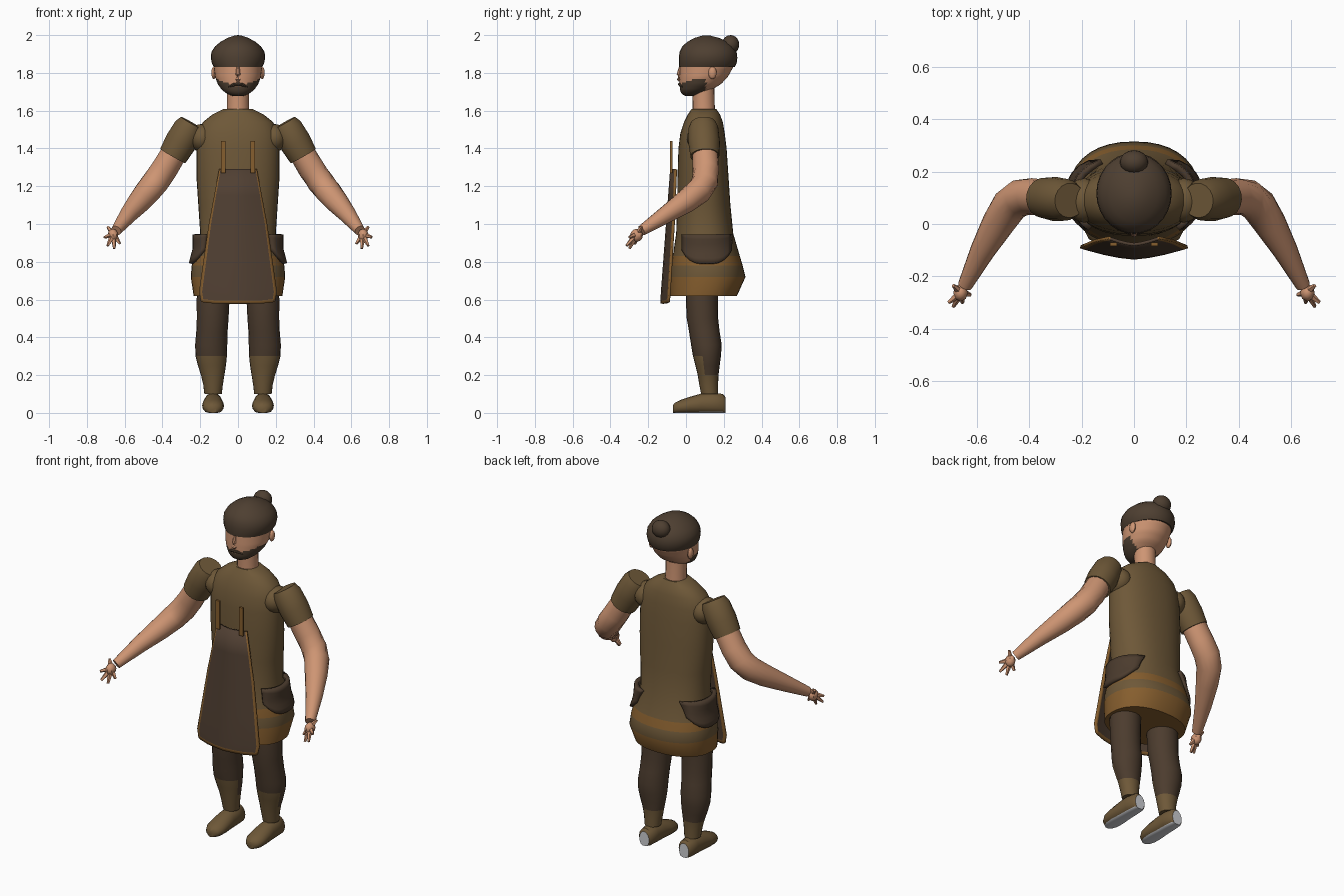
import bpy, bmesh, math
from mathutils import Vector

if "Cube" in bpy.data.objects:
    bpy.data.objects.remove(bpy.data.objects["Cube"])


def material(name, r, g, b):
    m = bpy.data.materials.new(name)
    lin = [(c / 255 / 12.92) if c < 11 else ((c / 255 + 0.055) / 1.055) ** 2.4 for c in (r, g, b)]
    m.diffuse_color = (*lin, 1)
    m.use_nodes = True
    m.node_tree.nodes["Principled BSDF"].inputs["Base Color"].default_value = m.diffuse_color
    return m


OLIVE = material("olive cloth", 110, 88, 56)
DARK = material("dark trousers", 76, 60, 46)
LEATHER = material("apron leather", 80, 63, 50)
GOLD = material("tan trim", 134, 94, 46)
SKIN = material("skin", 206, 149, 115)
HAIR = material("brown hair", 78, 63, 49)
SOLE = material("grey sole", 205, 206, 210)


def finish(name, bm, mats, rule=None, angle=40):
    """Turn a bmesh into a shaded object; rule(centre, normal) picks the slot."""
    bmesh.ops.recalc_face_normals(bm, faces=bm.faces)
    for f in bm.faces:
        f.material_index = rule(f.calc_center_median(), f.normal) if rule else 0
    me = bpy.data.meshes.new(name)
    bm.to_mesh(me)
    bm.free()
    for m in mats:
        me.materials.append(m)
    ob = bpy.data.objects.new(name, me)
    bpy.context.collection.objects.link(ob)
    bpy.ops.object.select_all(action='DESELECT')
    ob.select_set(True)
    bpy.context.view_layer.objects.active = ob
    bpy.ops.object.shade_smooth_by_angle(angle=math.radians(angle))
    return ob


def skin(name, rings, mats, rule=None, closed=True, angle=40):
    """Bridge consecutive rows of points; closed rows are capped."""
    bm = bmesh.new()
    rows = [[bm.verts.new(p) for p in r] for r in rings]
    n = len(rows[0])
    for a, b in zip(rows, rows[1:]):
        for i in range(n if closed else n - 1):
            j = (i + 1) % n
            bm.faces.new((a[i], a[j], b[j], b[i]))
    if closed:
        bm.faces.new(rows[0])
        bm.faces.new(rows[-1])
    return finish(name, bm, mats, rule, angle)


def oval(z, cx, cy, rx, ry, n=24, e=2.0):
    pts = []
    for i in range(n):
        a = 2 * math.pi * i / n
        c, s = math.cos(a), math.sin(a)
        pts.append((cx + rx * math.copysign(abs(c) ** (2 / e), c),
                    cy + ry * math.copysign(abs(s) ** (2 / e), s), z))
    return pts


def tube(name, path, mats, n=16):
    """path: (x, y, z, radius) stations."""
    ps = [Vector(p[:3]) for p in path]
    rings = []
    for i, p in enumerate(ps):
        t = ps[min(i + 1, len(ps) - 1)] - ps[max(i - 1, 0)]
        q = t.to_track_quat('Z', 'Y')
        r = path[i][3]
        rings.append([p + q @ Vector((r * math.cos(2 * math.pi * k / n),
                                      r * math.sin(2 * math.pi * k / n), 0)) for k in range(n)])
    return skin(name, rings, mats)


def ball(name, centre, scale, mat, seg=16):
    bm = bmesh.new()
    bmesh.ops.create_uvsphere(bm, u_segments=seg, v_segments=seg // 2 + 2, radius=1)
    for v in bm.verts:
        v.co = Vector(centre) + Vector(a * b for a, b in zip(v.co, scale))
    return finish(name, bm, [mat])


def lookup(table, z):
    """Linear interpolation in a table whose first column is z, ascending."""
    for a, b in zip(table, table[1:]):
        if z <= b[0]:
            t = max(0, (z - a[0]) / (b[0] - a[0]))
            return [p + (q - p) * t for p, q in zip(a[1:], b[1:])]
    return table[-1][1:]


# tunic: z, half width, front y, back y
TUNIC = [(0.62, 0.235, -0.085, 0.27), (0.72, 0.25, -0.085, 0.315), (0.78, 0.245, -0.078, 0.30),
         (0.83, 0.232, -0.07, 0.285), (0.95, 0.20, -0.052, 0.25), (1.10, 0.21, -0.047, 0.235),
         (1.25, 0.22, -0.045, 0.225), (1.40, 0.22, -0.04, 0.215), (1.48, 0.213, -0.03, 0.205),
         (1.54, 0.185, -0.01, 0.195), (1.58, 0.135, 0.01, 0.18), (1.61, 0.075, 0.03, 0.16)]
rings = [oval(z, 0, (f + b) / 2, w, (b - f) / 2, 36, 2.25) for z, w, f, b in TUNIC]
skin("tunic", rings, [OLIVE, GOLD],
     lambda c, n: 1 if c.z < 0.72 or 0.78 < c.z < 0.83 else 0)

# hip pouches wrapped round the sides
for s in (-1, 1):
    rows = []
    for k in range(7):
        row = []
        for i in range(13):
            u = i / 6 - 1
            y = 0.11 + 0.125 * u
            low = 0.79 + 0.07 * abs(u) ** 4
            z = low + (0.945 - low) * k / 6
            w, f, b = lookup(TUNIC, z)
            t = min(1, abs(y - (f + b) / 2) / ((b - f) / 2))
            row.append((s * (max(w, 0.222) * (1 - t ** 2.25) ** (1 / 2.25) + 0.006), y, z))
        rows.append(row)
    ob = skin("hip_pouch", rows, [DARK], closed=False)
    mod = ob.modifiers.new("thickness", 'SOLIDIFY')
    mod.thickness, mod.offset = 0.025, 0

# apron panel with trimmed border
U = [-1, -0.92, -0.6, -0.3, 0, 0.3, 0.6, 0.92, 1]
Z = [0.578, 0.595, 0.64, 0.8, 1.0, 1.15, 1.29]
APRON = [(0.578, 0.195, -0.13, 0.04), (0.64, 0.205, -0.127, 0.04),
         (1.0, 0.153, -0.10, 0.035), (1.29, 0.098, -0.078, 0.025)]
rows = []
for z in Z:
    w, y, bend = lookup(APRON, z)
    rows.append([(u * w, y + bend * abs(u) ** 1.5, z + (0.012 * abs(u) ** 8 if z < 0.6 else 0)) for u in U])


def apron_trim(c, n):
    w = lookup(APRON, c.z)[0]
    return 1 if abs(c.x) > 0.92 * w or c.z < 0.595 else 0


ob = skin("apron", rows, [LEATHER, GOLD], apron_trim, closed=False)
mod = ob.modifiers.new("thickness", 'SOLIDIFY')
mod.thickness, mod.offset = 0.012, 0

# apron straps
for s in (-1, 1):
    bm = bmesh.new()
    bmesh.ops.create_cube(bm, size=1)
    for v in bm.verts:
        v.co = (s * 0.078 + v.co.x * 0.026, -0.078 + v.co.y * 0.013, 1.355 + v.co.z * 0.17)
    finish("apron_strap", bm, [GOLD])

LEG = [(0.10, 0.132, 0.125, 0.046, 0.045), (0.15, 0.132, 0.12, 0.052, 0.05),
       (0.20, 0.134, 0.117, 0.062, 0.055), (0.25, 0.138, 0.114, 0.074, 0.064),
       (0.30, 0.142, 0.111, 0.083, 0.074), (0.36, 0.142, 0.108, 0.085, 0.081),
       (0.43, 0.138, 0.097, 0.083, 0.081), (0.50, 0.134, 0.087, 0.084, 0.083),
       (0.60, 0.132, 0.084, 0.087, 0.085), (0.68, 0.128, 0.084, 0.085, 0.085)]
# foot: y, half width, top z
FOOT = [(0.208, 0.032, 0.085), (0.195, 0.044, 0.10), (0.14, 0.050, 0.108), (0.08, 0.052, 0.102),
        (0.02, 0.058, 0.085), (-0.03, 0.055, 0.068), (-0.058, 0.040, 0.054), (-0.07, 0.018, 0.04)]
for s in (-1, 1):
    # trousers with gaiters, higher at the front
    skin("leg", [oval(z, s * x, y, rx, ry, 20) for z, x, y, rx, ry in LEG], [DARK, OLIVE],
         lambda c, n: 1 if c.z < 0.2 or (c.z < 0.3 and n.y < -0.3) else 0)
    # shoe with pale sole and heel
    rings = []
    for y, w, top in FOOT:
        ring = []
        for i in range(16):
            a = 2 * math.pi * i / 16
            z = top * 0.45 + top * 0.55 * math.sin(a)
            ring.append((s * 0.132 + w * math.cos(a), y, max(z, 0.0)))
        rings.append(ring)
    skin("shoe", rings, [OLIVE, SOLE],
         lambda c, n: 1 if n.z < -0.75 or (n.y > 0.8 and c.y > 0.2) else 0)
    # sleeve
    tube("sleeve", [(s * 0.245, 0.09, 1.535, 0.066), (s * 0.262, 0.092, 1.505, 0.08),
                    (s * 0.305, 0.096, 1.43, 0.084), (s * 0.345, 0.1, 1.36, 0.077)], [OLIVE], 18)
    ball("shoulder", (s * 0.19, 0.09, 1.455), (0.07, 0.085, 0.075), OLIVE)
    # arm bent forward at the elbow
    tube("arm", [(s * 0.33, 0.1, 1.39, 0.068), (s * 0.39, 0.105, 1.29, 0.07),
                 (s * 0.435, 0.1, 1.225, 0.071), (s * 0.475, 0.07, 1.175, 0.069),
                 (s * 0.52, 0.0, 1.12, 0.062), (s * 0.58, -0.105, 1.05, 0.047),
                 (s * 0.645, -0.235, 0.965, 0.028)], [SKIN])
    # palm and splayed fingers
    ball("palm", (s * 0.662, -0.262, 0.94), (0.028, 0.034, 0.034), SKIN, 8)
    for x, y, z in ((0.625, -0.27, 0.895), (0.655, -0.30, 0.87), (0.69, -0.315, 0.885),
                    (0.708, -0.30, 0.93), (0.69, -0.235, 0.985)):
        tube("finger", [(s * 0.66, -0.26, 0.945, 0.018), (s * x, y, z, 0.007)], [SKIN], 5)
    # ear
    ball("ear", (s * 0.128, 0.14, 1.80), (0.014, 0.022, 0.033), SKIN, 10)

# neck
tube("neck", [(0, 0.095, 1.58, 0.06), (0, 0.093, 1.65, 0.058), (0, 0.09, 1.74, 0.06)], [SKIN], 20)

# head with beard: z, half width, front y, back y
HEAD = [(1.678, 0.03, -0.005, 0.06), (1.69, 0.06, -0.024, 0.09), (1.71, 0.085, -0.032, 0.135),
        (1.74, 0.107, -0.034, 0.185), (1.78, 0.121, -0.034, 0.222), (1.83, 0.127, -0.032, 0.25),
        (1.88, 0.13, -0.028, 0.255)]
rings = []
for k in range(21):
    z = 1.678 + 0.01 * k
    w, f, b = lookup(HEAD, z)
    rings.append(oval(z, 0, (f + b) / 2, w, (b - f) / 2, 40))
skin("head", rings, [SKIN, HAIR],
     lambda c, n: 1 if c.y < 0.105 and c.z < 1.722 + 0.4 * abs(c.x) else 0)
# moustache
tube("moustache", [(-0.05, -0.016, 1.728, 0.006), (-0.022, -0.031, 1.738, 0.009),
                   (0, -0.034, 1.74, 0.009), (0.022, -0.031, 1.738, 0.009),
                   (0.05, -0.016, 1.728, 0.006)], [HAIR], 8)
# nose
tube("nose", [(0, -0.03, 1.83, 0.008), (0, -0.037, 1.79, 0.013), (0, -0.036, 1.768, 0.014),
              (0, -0.03, 1.757, 0.008)], [SKIN], 8)

# hair cap and bun
CAP = [(1.832, 0.128, -0.036, 0.258), (1.85, 0.138, -0.038, 0.268), (1.88, 0.144, -0.038, 0.272),
       (1.91, 0.141, -0.034, 0.268), (1.94, 0.122, -0.02, 0.252), (1.965, 0.092, 0.008, 0.222),
       (1.985, 0.055, 0.045, 0.175), (1.997, 0.02, 0.085, 0.13)]
skin("hair", [oval(z, 0, (f + b) / 2, w, (b - f) / 2, 28) for z, w, f, b in CAP], [HAIR])
ball("hair_bun", (0, 0.236, 1.95), (0.054, 0.046, 0.05), HAIR)
